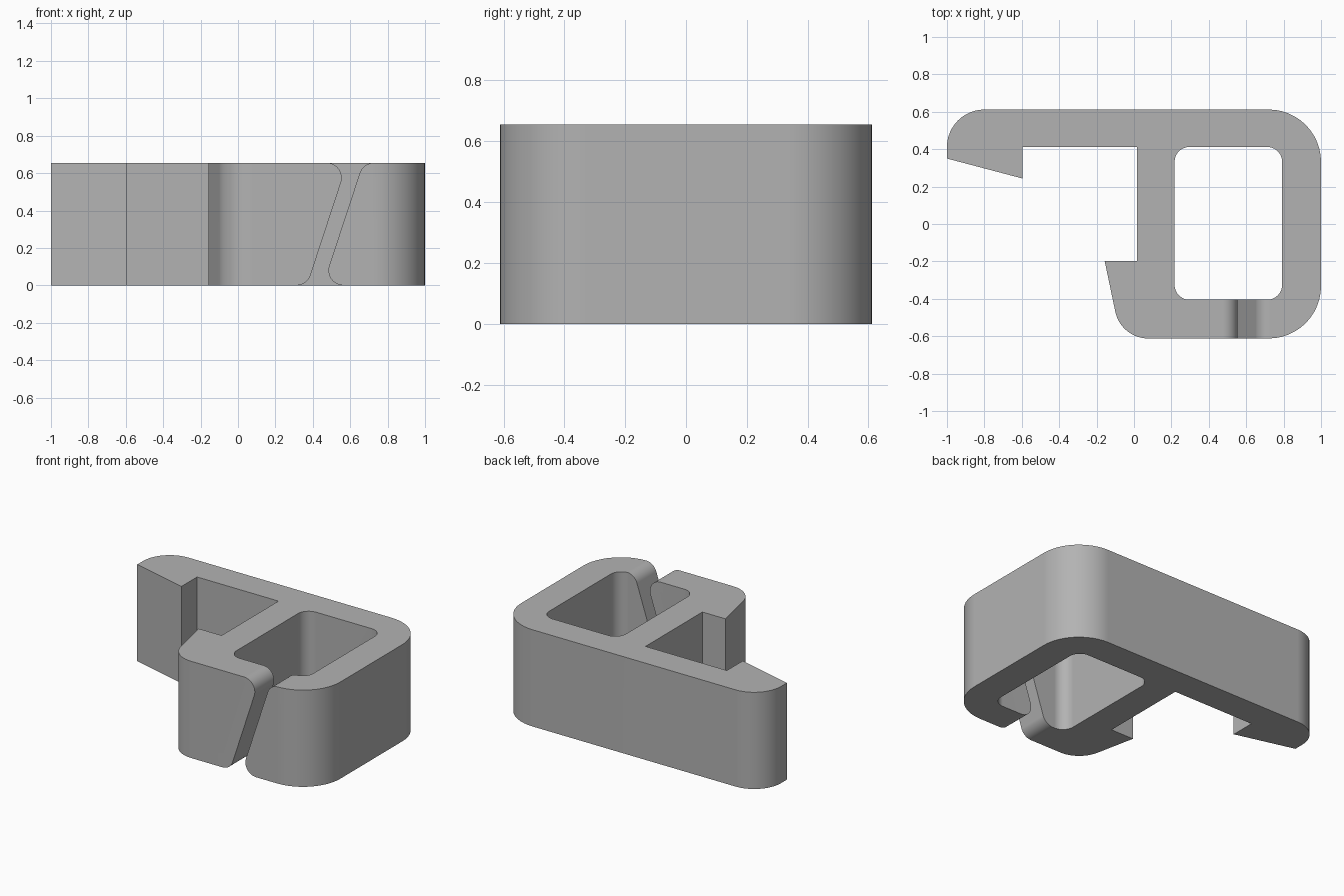
import bpy
import bmesh
import math
from mathutils import Vector, Matrix

cube = bpy.data.objects.get("Cube")
if cube:
    bpy.data.objects.remove(cube, do_unlink=True)

HEIGHT = 0.655
FRONT, BACK = -0.612, 0.612

grey = bpy.data.materials.new("plain grey")
grey.use_nodes = True
colour = (0.45, 0.45, 0.45, 1)
grey.diffuse_color = colour
grey.node_tree.nodes["Principled BSDF"].inputs["Base Color"].default_value = colour


def rounded(corners, steps=12):
    """Turn (x, y, radius) corners into an outline with filleted corners."""
    outline = []
    for i, (x, y, r) in enumerate(corners):
        p = Vector((x, y))
        if r == 0:
            outline.append(p)
            continue
        a = (Vector(corners[i - 1][:2]) - p).normalized()
        b = (Vector(corners[(i + 1) % len(corners)][:2]) - p).normalized()
        half = a.angle(b) / 2
        centre = p + (a + b).normalized() * r / math.sin(half)
        start = p + a * r / math.tan(half) - centre
        end = p + b * r / math.tan(half) - centre
        sweep = math.atan2(start.x * end.y - start.y * end.x, start.dot(end))
        for k in range(steps + 1):
            outline.append(centre + Matrix.Rotation(sweep * k / steps, 2) @ start)
    return outline


def prism(name, outline, low, high, upright=False):
    """Extrude an outline along z, or along y when upright."""
    bm = bmesh.new()
    place = (lambda p: (p.x, low, p.y)) if upright else (lambda p: (p.x, p.y, low))
    face = bm.faces.new([bm.verts.new(place(p)) for p in outline])
    grown = bmesh.ops.extrude_face_region(bm, geom=[face])
    depth = high - low
    bmesh.ops.translate(bm, vec=(0, depth, 0) if upright else (0, 0, depth),
                        verts=[v for v in grown["geom"] if isinstance(v, bmesh.types.BMVert)])
    bmesh.ops.recalc_face_normals(bm, faces=bm.faces)
    mesh = bpy.data.meshes.new(name)
    bm.to_mesh(mesh)
    bm.free()
    mesh.materials.append(grey)
    obj = bpy.data.objects.new(name, mesh)
    bpy.context.collection.objects.link(obj)
    return obj


# Clip body: long arm with hooked tip, square loop and lower hook
clip = prism("clip_body", rounded([
    (-1, BACK, 0.2), (-1, 0.35, 0), (-0.595, 0.243, 0), (-0.595, 0.412, 0),
    (0.015, 0.412, 0), (0.015, -0.197, 0), (-0.157, -0.197, 0),
    (-0.07, FRONT, 0.18), (1, FRONT, 0.28), (1, BACK, 0.28)]), 0, HEIGHT)

# Rounded window through the loop
window = prism("window_cutter", rounded([
    (0.217, -0.405, 0.08), (0.792, -0.405, 0.08),
    (0.792, 0.412, 0.08), (0.217, 0.412, 0.08)]), -0.1, HEIGHT + 0.1)

# Slanted slot through the front wall, with rounded lips
lip = 0.08
left_lip = rounded([(0, 0, 0), (0.37, 0, lip), (0.585, HEIGHT, lip), (0, HEIGHT, 0)])[1:-1]
right_lip = rounded([(1, HEIGHT, 0), (0.669, HEIGHT, lip), (0.453, 0, lip), (1, 0, 0)])[1:-1]
above, below = Vector((0, 0.1)), Vector((0, -0.1))
slot = prism("slot_cutter",
             [left_lip[0] + below] + left_lip + [left_lip[-1] + above]
             + [right_lip[0] + above] + right_lip + [right_lip[-1] + below],
             FRONT - 0.1, -0.25, upright=True)

bpy.ops.object.select_all(action="DESELECT")
bpy.context.view_layer.objects.active = clip
clip.select_set(True)
for cutter in (window, slot):
    cutter.hide_render = True
    cut = clip.modifiers.new(cutter.name, "BOOLEAN")
    cut.operation = "DIFFERENCE"
    cut.solver = "EXACT"
    cut.object = cutter
    bpy.ops.object.modifier_apply(modifier=cut.name)
    bpy.data.objects.remove(cutter, do_unlink=True)

# Smooth rounds, crisp edges and flat walls
bpy.ops.object.shade_smooth_by_angle(angle=math.radians(30))
weighted = clip.modifiers.new("flat_walls", "WEIGHTED_NORMAL")
weighted.keep_sharp = True
